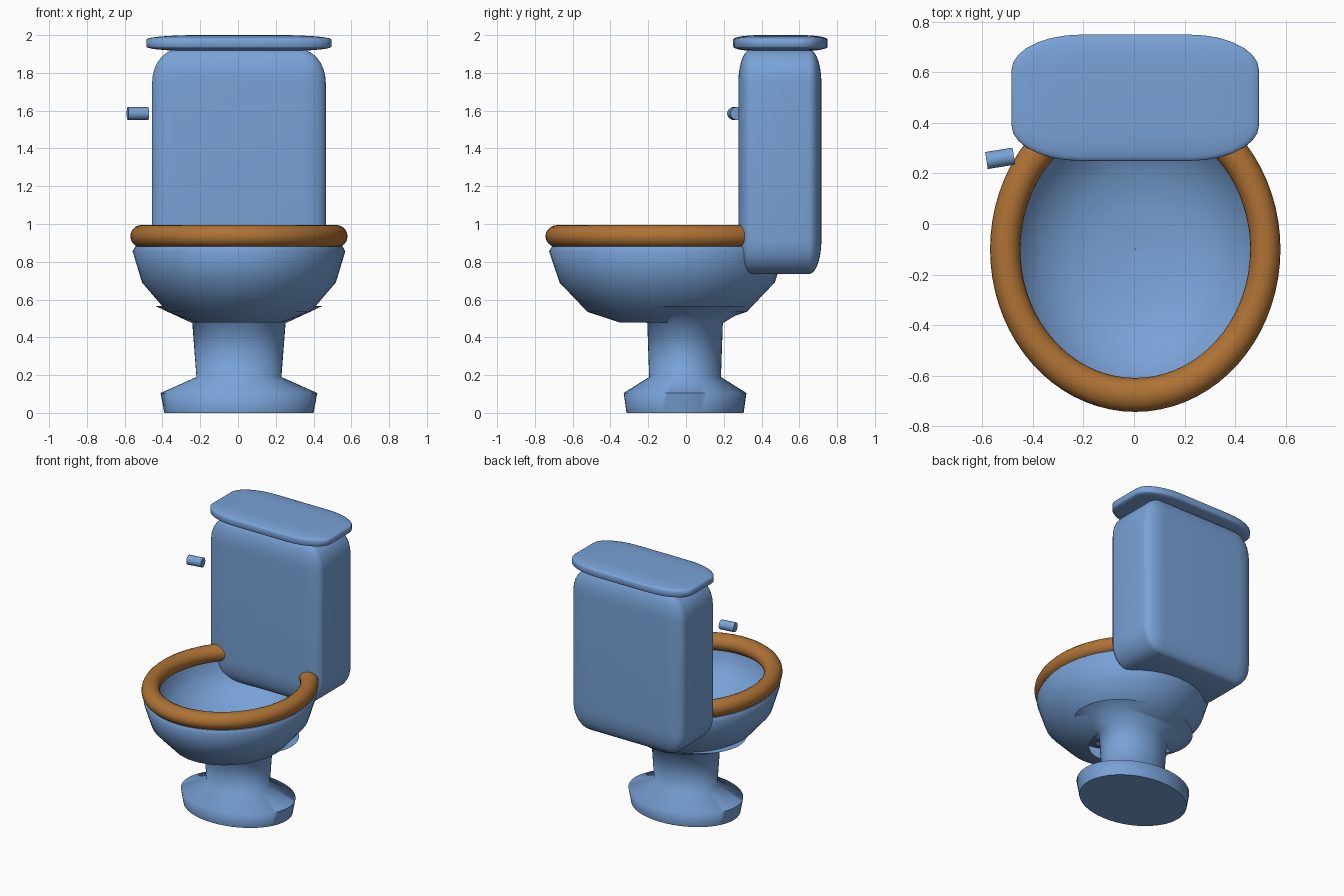
import bpy, bmesh, math
from mathutils import Matrix, Vector

if "Cube" in bpy.data.objects:
    bpy.data.objects.remove(bpy.data.objects["Cube"])


def material(name, rgb):
    m = bpy.data.materials.new(name)
    m.diffuse_color = (*rgb, 1)
    m.use_nodes = True
    m.node_tree.nodes["Principled BSDF"].inputs["Base Color"].default_value = m.diffuse_color
    return m


BLUE = material("blue ceramic", (0.19, 0.36, 0.68))
BROWN = material("brown wood", (0.43, 0.17, 0.035))


def finish(bm, name, mat, sharp_angle=180):
    bmesh.ops.recalc_face_normals(bm, faces=bm.faces)
    me = bpy.data.meshes.new(name)
    bm.to_mesh(me)
    bm.free()
    me.materials.append(mat)
    ob = bpy.data.objects.new(name, me)
    bpy.context.collection.objects.link(ob)
    me.shade_smooth()
    if sharp_angle < 180:
        me.set_sharp_from_angle(angle=math.radians(sharp_angle))
    return ob


def lathe(name, rings, centre, mat, n=48, closed=False, caps=False, sharp=180):
    """Elliptical rings of (x radius, y radius, z) joined in order."""
    bm = bmesh.new()
    loops = []
    for rx, ry, z in rings:
        loops.append([bm.verts.new((centre[0] + rx * math.cos(2 * math.pi * i / n),
                                    centre[1] + ry * math.sin(2 * math.pi * i / n), z))
                      for i in range(n)])
    pairs = list(zip(loops, loops[1:]))
    if closed:
        pairs.append((loops[-1], loops[0]))
    for a, b in pairs:
        for i in range(n):
            j = (i + 1) % n
            bm.faces.new((a[i], a[j], b[j], b[i]))
    if caps:
        bm.faces.new(loops[0])
        bm.faces.new(loops[-1])
    return finish(bm, name, mat, sharp)


def soft_box(name, lo, hi, ratio, mat):
    """Unit cube rounded in proportion, then stretched to its bounds."""
    bm = bmesh.new()
    bmesh.ops.create_cube(bm, size=1)
    bmesh.ops.bevel(bm, geom=bm.edges[:], offset=ratio, segments=7,
                    profile=0.5, affect='EDGES')
    lo, hi = Vector(lo), Vector(hi)
    bmesh.ops.scale(bm, vec=hi - lo, verts=bm.verts)
    bmesh.ops.translate(bm, vec=(lo + hi) / 2, verts=bm.verts)
    return finish(bm, name, mat)


# pedestal: flared foot, narrow stem and wide top flange
lathe("pedestal", [(0.395, 0.31, 0), (0.415, 0.325, 0.105), (0.225, 0.19, 0.19),
                   (0.247, 0.20, 0.475), (0.44, 0.347, 0.565)],
      (0.005, -0.005), BLUE, caps=True, sharp=75)

# bowl: inner basin, over the rim, down the outside to an open bottom
basin = [(0.01, 0.58), (0.15, 0.586), (0.27, 0.61), (0.37, 0.66), (0.45, 0.74),
         (0.49, 0.81), (0.505, 0.88), (0.55, 0.88), (0.563, 0.855), (0.513, 0.69),
         (0.38, 0.535), (0.225, 0.478)]
lathe("bowl", [(r, r * 1.11, z) for r, z in basin], (0.005, -0.10), BLUE, caps=False,
      sharp=60)
lathe("bowl_drain", [(0.012, 0.013, 0.58), (0.001, 0.001, 0.58)], (0.005, -0.10), BLUE)

# seat ring
tube = [(0.515 + 0.06 * math.cos(2 * math.pi * k / 20),
         0.935 + 0.06 * math.sin(2 * math.pi * k / 20)) for k in range(20)]
lathe("seat", [(r, r * 1.12, z) for r, z in tube], (0.005, -0.10), BROWN, n=72, closed=True)

# tank and its lid
soft_box("tank", (-0.455, 0.277, 0.735), (0.465, 0.717, 1.925), 0.15, BLUE)
soft_box("tank_lid", (-0.485, 0.25, 1.915), (0.495, 0.75, 2.0), 0.28, BLUE)

# flush handle
bm = bmesh.new()
bmesh.ops.create_cone(bm, cap_ends=True, segments=24, radius1=0.034, radius2=0.034, depth=0.11,
                      matrix=Matrix.Translation((-0.53, 0.26, 1.585))
                      @ Matrix.Rotation(math.radians(9), 4, 'Z')
                      @ Matrix.Rotation(math.radians(90), 4, 'Y'))
finish(bm, "flush_handle", BLUE, 40)
